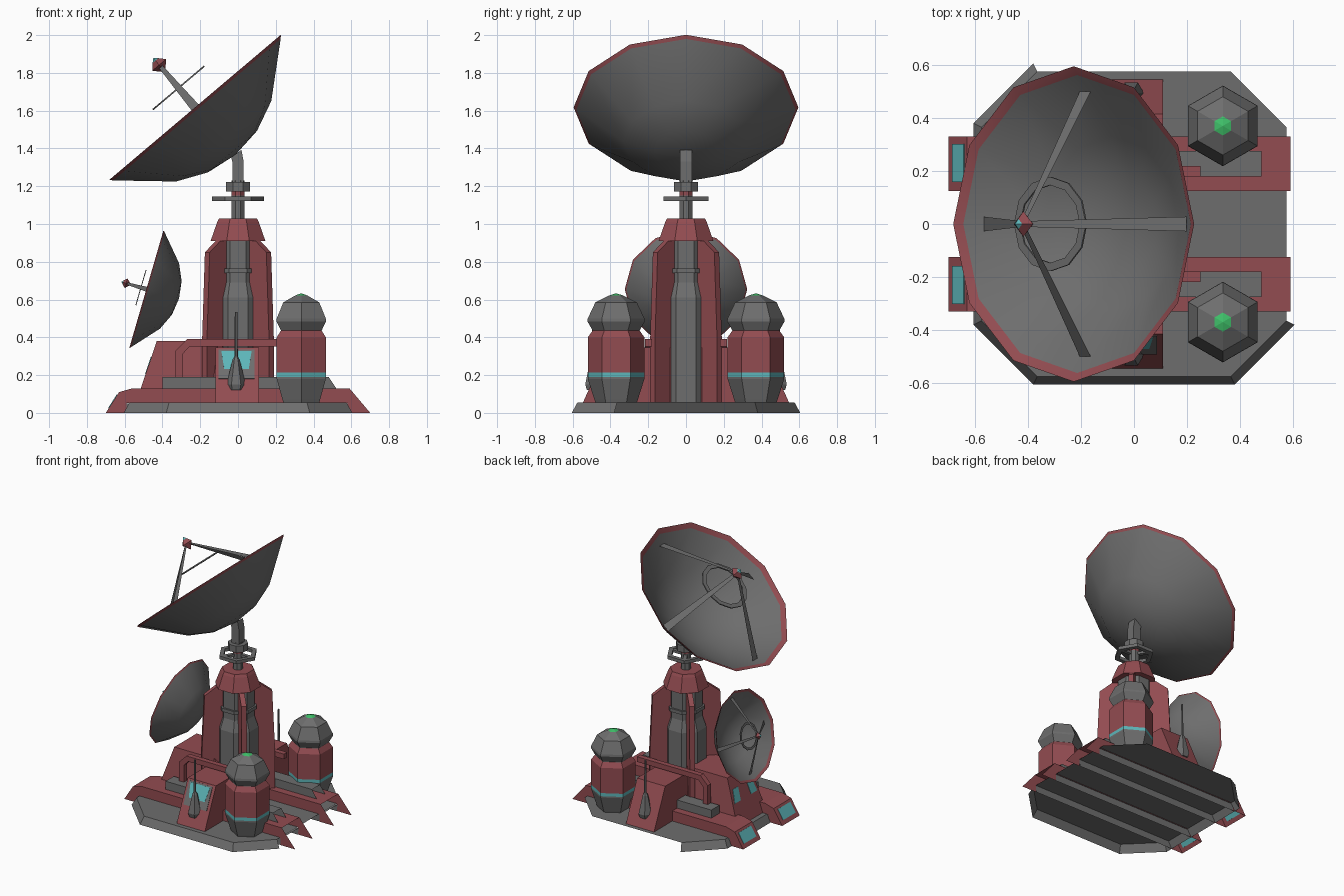
import bpy, bmesh, math
from mathutils import Vector, Matrix

if "Cube" in bpy.data.objects:
    bpy.data.objects.remove(bpy.data.objects["Cube"])


def material(name, rgb):
    m = bpy.data.materials.new(name)
    m.diffuse_color = (*rgb, 1)
    m.use_nodes = True
    m.node_tree.nodes["Principled BSDF"].inputs["Base Color"].default_value = m.diffuse_color
    return m


MATS = [material("steel grey", (0.155, 0.155, 0.155)),
        material("dull red", (0.29, 0.072, 0.082)),
        material("cyan glass", (0.11, 0.47, 0.49)),
        material("signal green", (0.05, 0.52, 0.14))]
GREY, RED, CYAN, GREEN = range(4)


def make(name, verts, faces, mats, matrix=None, smooth=0):
    """mats is one colour index, or one per face"""
    bm = bmesh.new()
    vs = [bm.verts.new(v) for v in verts]
    for i, f in enumerate(faces):
        face = bm.faces.new([vs[k] for k in f])
        face.material_index = mats if isinstance(mats, int) else mats[i]
    bmesh.ops.remove_doubles(bm, verts=bm.verts, dist=1e-5)
    bmesh.ops.recalc_face_normals(bm, faces=bm.faces)
    me = bpy.data.meshes.new(name)
    bm.to_mesh(me)
    bm.free()
    for m in MATS:
        me.materials.append(m)
    if matrix:
        me.transform(matrix)
    ob = bpy.data.objects.new(name, me)
    bpy.context.collection.objects.link(ob)
    if smooth:
        bpy.ops.object.select_all(action='DESELECT')
        ob.select_set(True)
        bpy.context.view_layer.objects.active = ob
        bpy.ops.object.shade_smooth_by_angle(angle=math.radians(smooth))
    return ob


def lathe(name, prof, n, cols, rot=0.0, matrix=None, smooth=0, ring=False):
    """Spin (radius, height) points; ring closes the profile on itself"""
    verts = [(r * math.cos(rot + math.tau * k / n), r * math.sin(rot + math.tau * k / n), z)
             for r, z in prof for k in range(n)]
    faces, mats = [], []
    m = len(prof)
    for i in range(m if ring else m - 1):
        j = (i + 1) % m
        for k in range(n):
            l = (k + 1) % n
            f = [i * n + k, i * n + l, j * n + l, j * n + k]
            if prof[i][0] == 0:
                f = [i * n, j * n + l, j * n + k]
            elif prof[j][0] == 0:
                f = [i * n + k, i * n + l, j * n]
            faces.append(f)
            mats.append(cols if isinstance(cols, int) else cols[i])
    if not ring:
        for i in (0, m - 1):
            if prof[i][0] > 0:
                faces.append([i * n + k for k in range(n)])
                mats.append(cols if isinstance(cols, int) else cols[min(i, m - 2)])
    used = sorted({k for f in faces for k in f})
    idx = {k: i for i, k in enumerate(used)}
    return make(name, [verts[k] for k in used], [[idx[k] for k in f] for f in faces],
                mats, matrix, smooth)


def prism(name, pts, place, a, b, mat, matrix=None):
    """Extrude a 2D outline from a to b; place(u, v, w) maps to xyz"""
    n = len(pts)
    verts = [place(u, v, w) for w in (a, b) for u, v in pts]
    faces = [list(range(n)), list(range(n, 2 * n))]
    faces += [[i, (i + 1) % n, n + (i + 1) % n, n + i] for i in range(n)]
    return make(name, verts, faces, mat, matrix)


def shell(name, pts, strips, a, b, mat):
    """Two side walls along x plus the first few strips between; the end stays open"""
    n = len(pts)
    make(name, [(x, y, z) for y in (a, b) for x, z in pts],
         [list(range(n)), list(range(n, 2 * n))] +
         [[i, i + 1, n + i + 1, n + i] for i in range(strips)], mat)


def beam(name, p, q, w0, w1, t, side, mat, matrix=None):
    """Flat bar from p to q, width along side, tapering from w0 to w1; t = 0 gives a ribbon"""
    p, q, side = Vector(p), Vector(q), Vector(side).normalized()
    if t == 0:
        verts = [c + side * w / 2 for c, w in ((p, w0), (p, -w0), (q, -w1), (q, w1))]
        return make(name, verts, [[0, 1, 2, 3]], mat, matrix)
    nrm = (q - p).cross(side).normalized() * t / 2
    verts = [c + side * w / 2 * s + nrm * d for c, w in ((p, w0), (q, w1))
             for s, d in ((-1, -1), (1, -1), (1, 1), (-1, 1))]
    faces = [[0, 1, 2, 3], [4, 5, 6, 7]] + [[i, (i + 1) % 4, 4 + (i + 1) % 4, 4 + i] for i in range(4)]
    return make(name, verts, faces, mat, matrix)


def XZ(u, v, w):
    return (u, w, v)


def YZ(u, v, w):
    return (w, u, v)


OCT = math.pi / 8
K8 = 1 / math.cos(OCT)


# Base plate: cut-corner octagon, open below, skirt on the front and left sides
def octagon(h, c, z):
    return [(h, -c, z), (h, c, z), (c, h, z), (-c, h, z), (-h, c, z), (-h, -c, z), (-c, -h, z), (c, -h, z)]


make("base_plate", octagon(0.605, 0.38, 0) + octagon(0.575, 0.365, 0.055),
     [list(range(8, 16))] + [[i, (i + 1) % 8, 8 + (i + 1) % 8, 8 + i] for i in range(3, 8)], GREY)

for s, tag in ((-1, "front"), (1, "back")):
    # Rail: open shell whose side walls end in fins, on a grey runner below
    shell("rail_" + tag, [(-0.70, 0), (-0.63, 0.11), (-0.56, 0.13), (0.59, 0.13), (0.70, 0),
                          (0.58, 0), (0.58, 0.052), (-0.59, 0.052), (-0.59, 0)],
          3, s * 0.125, s * 0.33, RED)
    shell("rail_runner_" + tag, [(-0.65, 0.05), (0.585, 0.05), (0.58, 0), (-0.59, 0)],
          1, s * 0.127, s * 0.328, GREY)
    beam("rail_window_" + tag, (-0.684, s * 0.23, 0.026), (-0.64, s * 0.23, 0.095),
         0.145, 0.145, 0.006, (0, 1, 0), CYAN)
    # Grey slab on the rail, open at its right end
    shell("rail_slab_" + tag, [(-0.40, 0.12), (-0.40, 0.19), (-0.125, 0.19), (0.48, 0.19), (0.52, 0.13), (0.52, 0.12)],
          3, s * 0.18, s * 0.275, GREY)
    # Red pipe bracket running to the canister
    prism("pipe_bracket_" + tag,
          [(-0.33, 0.12), (-0.33, 0.33), (-0.27, 0.39), (0.25, 0.39), (0.25, 0.352),
           (-0.255, 0.352), (-0.29, 0.315), (-0.29, 0.12)], XZ, s * 0.18, s * 0.218, RED)
    # Sloped entrance block
    prism("entrance_" + tag, [(s * 0.545, 0.056), (s * 0.415, 0.345), (s * 0.08, 0.345), (s * 0.08, 0.056)],
          YZ, -0.12, 0.11, RED)
    # Whip antenna
    lathe("whip_antenna_" + tag, [(0.04, 0.12), (0.05, 0.15), (0.02, 0.28), (0.009, 0.3), (0.007, 0.535)],
          6, GREY, matrix=Matrix.Translation((-0.01, s * 0.49, 0)))
    # Hexagonal canister with domed cap
    lathe("canister_" + tag,
          [(0.11, 0.056), (0.115, 0.07), (0.15, 0.18), (0.15, 0.19), (0.15, 0.213), (0.15, 0.40),
           (0.125, 0.435), (0.125, 0.437), (0.152, 0.485), (0.15, 0.50), (0.11, 0.585), (0.036, 0.622), (0, 0.633)],
          6, [GREY] * 3 + [CYAN] + [RED] * 2 + [GREY] * 5 + [GREEN],
          rot=math.pi / 2, matrix=Matrix.Translation((0.335, s * 0.37, 0)))
    # Window on the rear house slope
    beam("house_window_" + tag, (-0.489, s * 0.095, 0.205), (-0.459, s * 0.08, 0.295),
         0.07, 0.06, 0.006, (0, 1, 0), CYAN)


# Panel and window on the front entrance slope
def on_slope(z):
    return (-0.008, -(0.545 - (z - 0.056) * 0.45 + 0.001), z)


beam("entrance_panel", on_slope(0.18), on_slope(0.335), 0.19, 0.19, 0.006, (1, 0, 0), GREY)
beam("entrance_window", on_slope(0.23), on_slope(0.325), 0.13, 0.16, 0.0095, (1, 0, 0), CYAN)

# Red house under the small dish, tapering upward
make("rear_house", [(-0.54, -0.17, 0.056), (0.1, -0.17, 0.056), (0.1, 0.17, 0.056), (-0.54, 0.17, 0.056),
                    (-0.43, -0.13, 0.38), (-0.1, -0.13, 0.38), (-0.1, 0.13, 0.38), (-0.43, 0.13, 0.38)],
     [[0, 1, 2, 3], [4, 5, 6, 7]] + [[i, (i + 1) % 4, 4 + (i + 1) % 4, 4 + i] for i in range(4)], RED)

# Tower core, band and collar
lathe("tower_core", [(r * K8, z) for r, z in
                     ((0.13, 0.056), (0.13, 0.61), (0.105, 0.69), (0.105, 0.93))], 8, GREY, OCT)
lathe("tower_band", [(0.118 * K8, 0.74), (0.118 * K8, 0.765)], 8, GREY, OCT)
lathe("tower_collar", [(r * K8, z) for r, z in
                       ((0.145, 0.91), (0.11, 1.01), (0.1, 1.03))], 8, RED, OCT)
# Four diagonal buttresses
for k in range(4):
    prism("buttress_%d" % (k + 1), [(0.09, 0.056), (0.25, 0.056), (0.25, 0.4), (0.23, 0.85), (0.15, 0.91), (0.09, 0.91)],
          XZ, -0.018, 0.018, RED, Matrix.Rotation(math.pi / 4 + k * math.pi / 2, 4, 'Z'))

# Mast with hoop, spokes, hub and bent arm
lathe("mast", [(0.036, 1.02), (0.036, 1.15), (0.036, 1.175), (0.036, 1.23)], 8, [GREY, RED, GREY], OCT)
lathe("mast_hoop", [(0.105, 1.122), (0.137, 1.122), (0.137, 1.146), (0.105, 1.146)], 6, GREY, ring=True)
for k in range(3):
    a = math.tau * k / 3
    beam("hoop_spoke_%d" % (k + 1), (0.03 * math.cos(a), 0.03 * math.sin(a), 1.134),
         (0.12 * math.cos(a), 0.12 * math.sin(a), 1.134), 0.025, 0.025, 0.018,
         (-math.sin(a), math.cos(a), 0), GREY)
lathe("mast_hub", [(0.068, 1.172), (0.068, 1.222)], 8, GREY, OCT)
prism("mast_arm", [(-0.03, 1.2), (0.03, 1.2), (0.03, 1.33), (0.018, 1.393), (-0.036, 1.352), (-0.03, 1.33)],
      XZ, -0.032, 0.032, GREY)


def dish(name, centre, ux, uz, scale, ring_h, feed_h):
    """Twelve-sided bowl with red rim, four feed struts, a strut ring and a feed"""
    u = Vector((ux, 0, uz)).normalized()
    n = u.cross(Vector((0, 1, 0)))
    m = Matrix.Identity(4)
    for i in range(3):
        m[i][0], m[i][1], m[i][2], m[i][3] = u[i], (0, 1, 0)[i], n[i], centre[i]
    m = m @ Matrix.Scale(scale, 4)
    lathe(name + "_bowl",
          [(0, -0.33), (0.17, -0.307), (0.33, -0.235), (0.58, -0.016), (0.595, 0),
           (0.562, -0.02), (0.33, -0.222), (0.17, -0.294), (0, -0.317)],
          12, [GREY] * 3 + [RED] * 2 + [GREY] * 3, matrix=m, smooth=50)
    for k in range(4):
        a = k * math.pi / 2
        c, d = math.cos(a), math.sin(a)
        beam("%s_strut_%d" % (name, k + 1), (0.5 * c, 0.5 * d, -0.068), (0.01 * c, 0.01 * d, feed_h),
             0.055, 0.022, 0, (-d, c, 0), GREY, m)
    lathe(name + "_strut_ring", [(0.147, ring_h - 0.004), (0.178, ring_h - 0.004),
                                 (0.178, ring_h + 0.004), (0.147, ring_h + 0.004)], 12, GREY, matrix=m, ring=True)
    lathe(name + "_feed", [(0, feed_h - 0.05), (0.048, feed_h), (0.02, feed_h + 0.03), (0, feed_h + 0.048)],
          4, [RED, RED, CYAN], matrix=m)


dish("main_dish", (-0.2275, 0, 1.6175), 0.905, 0.765, 1.0, 0.135, 0.294)
dish("small_dish", (-0.485, 0, 0.655), 0.18, 0.62, 0.545, 0.055, 0.205)
